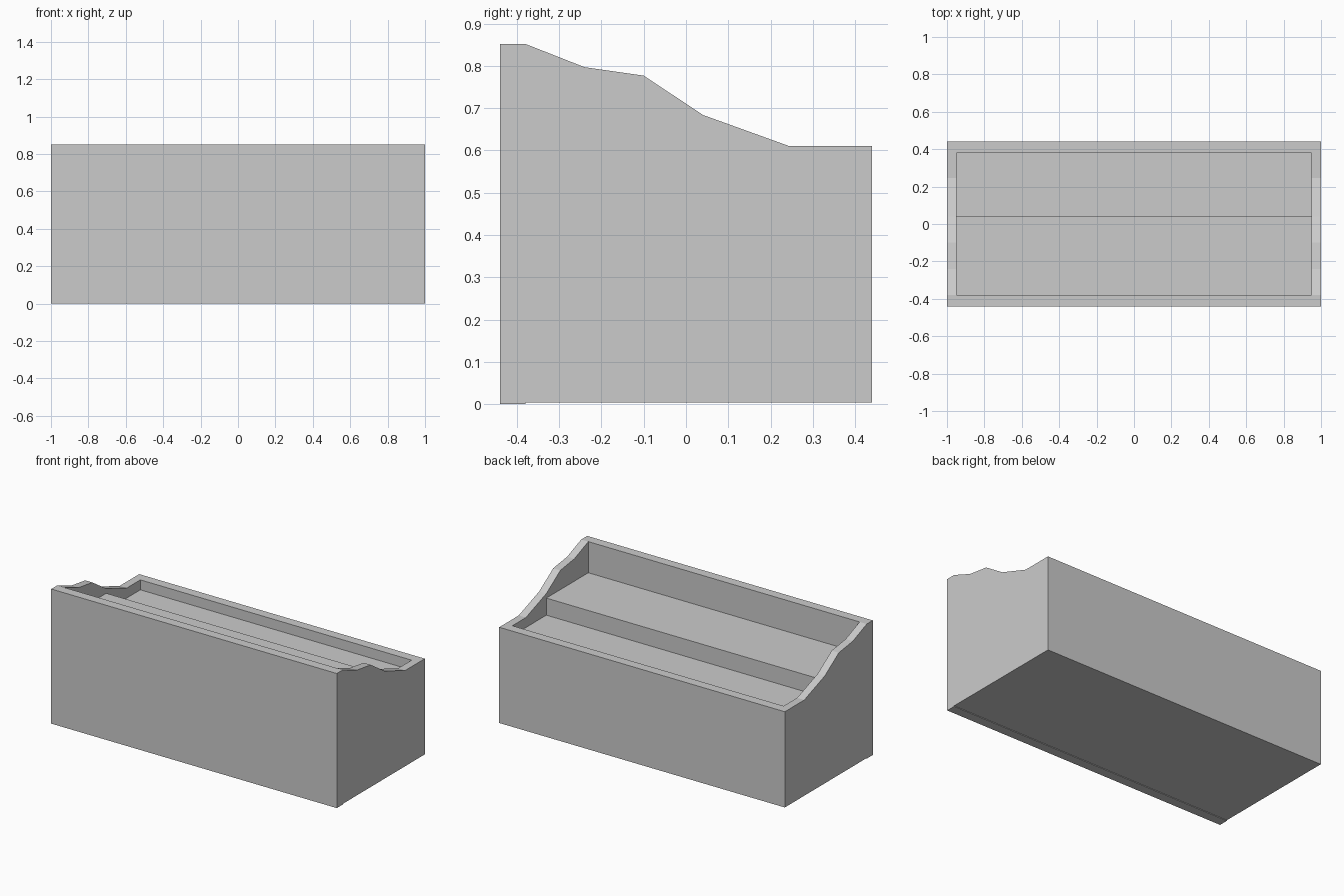
import bpy
import bmesh

if "Cube" in bpy.data.objects:
    bpy.data.objects.remove(bpy.data.objects["Cube"])


def prism(name, profile, half_width):
    """Extrude a (y, z) outline along x, centred on x = 0."""
    bm = bmesh.new()
    face = bm.faces.new([bm.verts.new((-half_width, y, z)) for y, z in profile])
    ext = bmesh.ops.extrude_face_region(bm, geom=[face])
    verts = [v for v in ext["geom"] if isinstance(v, bmesh.types.BMVert)]
    bmesh.ops.translate(bm, verts=verts, vec=(2 * half_width, 0, 0))
    bmesh.ops.recalc_face_normals(bm, faces=bm.faces)
    mesh = bpy.data.meshes.new(name)
    bm.to_mesh(mesh)
    bm.free()
    obj = bpy.data.objects.new(name, mesh)
    bpy.context.collection.objects.link(obj)
    return obj


# Box with a jagged sloping rim and a slight foot under the front wall
box = prism("planter_box", [
    (-0.44, 0), (-0.38, 0), (-0.38, 0.004), (0.44, 0.004),
    (0.44, 0.61), (0.245, 0.61), (0.04, 0.684), (-0.10, 0.777),
    (-0.24, 0.797), (-0.38, 0.852), (-0.44, 0.852)], 1.0)

# Stepped hollow: high shelf at the front, low shelf at the back
hollow = prism("stepped_hollow_cutter", [
    (-0.38, 0.655), (0.04, 0.655), (0.04, 0.547),
    (0.38, 0.547), (0.38, 1.0), (-0.38, 1.0)], 0.95)
hollow.hide_render = True
hollow.hide_set(True)

cut = box.modifiers.new("hollow", "BOOLEAN")
cut.operation = "DIFFERENCE"
cut.solver = "EXACT"
cut.object = hollow
